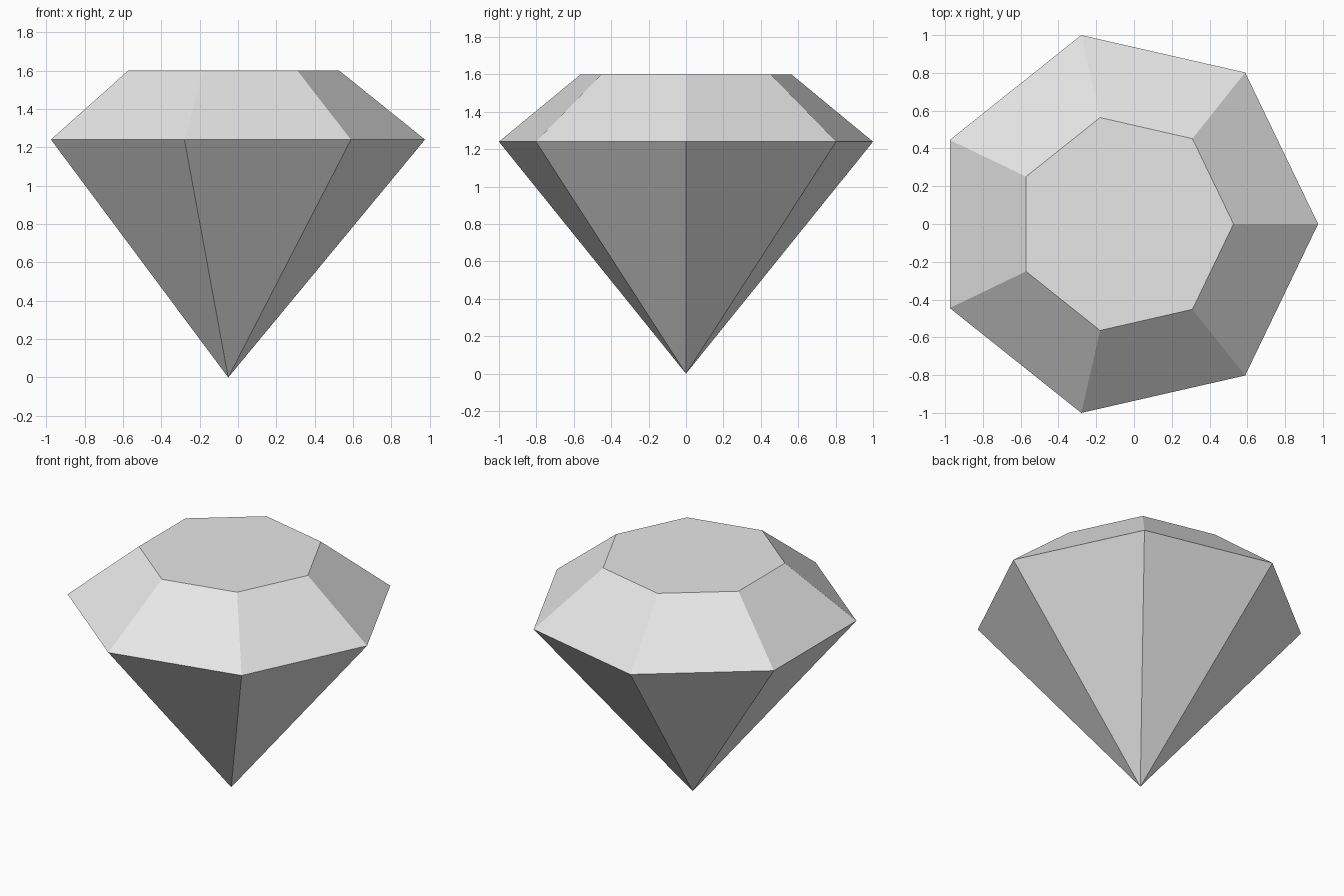
import bpy
import bmesh
from math import sin, cos, tau

default_cube = bpy.data.objects.get("Cube")
if default_cube:
    bpy.data.objects.remove(default_cube, do_unlink=True)

SIDES = 7
GIRDLE_RADIUS = 1 / sin(2 * tau / SIDES)   # widest corners reach y = 1
TABLE_RADIUS = 0.578
GIRDLE_Z = 1.24
TABLE_Z = 1.6
CENTRE_X = -0.051                          # centres the odd-sided outline

# Plain grey material
grey = bpy.data.materials.new("light grey")
grey.use_nodes = True
colour = (0.8, 0.8, 0.8, 1)
grey.diffuse_color = colour
grey.node_tree.nodes["Principled BSDF"].inputs["Base Color"].default_value = colour


def ring(bm, radius, z):
    angles = [tau * i / SIDES for i in range(SIDES)]
    return [bm.verts.new((CENTRE_X + radius * cos(a), radius * sin(a), z)) for a in angles]


# Cut gem: pointed pavilion below, sloped crown above, flat table on top
bm = bmesh.new()
tip = bm.verts.new((CENTRE_X, 0, 0))
girdle = ring(bm, GIRDLE_RADIUS, GIRDLE_Z)
table = ring(bm, TABLE_RADIUS, TABLE_Z)
for i in range(SIDES):
    j = (i + 1) % SIDES
    bm.faces.new((tip, girdle[j], girdle[i]))
    bm.faces.new((girdle[i], girdle[j], table[j], table[i]))
bm.faces.new(table)
bmesh.ops.recalc_face_normals(bm, faces=bm.faces)

mesh = bpy.data.meshes.new("gemstone")
bm.to_mesh(mesh)
bm.free()
mesh.materials.append(grey)
bpy.context.collection.objects.link(bpy.data.objects.new("gemstone", mesh))
